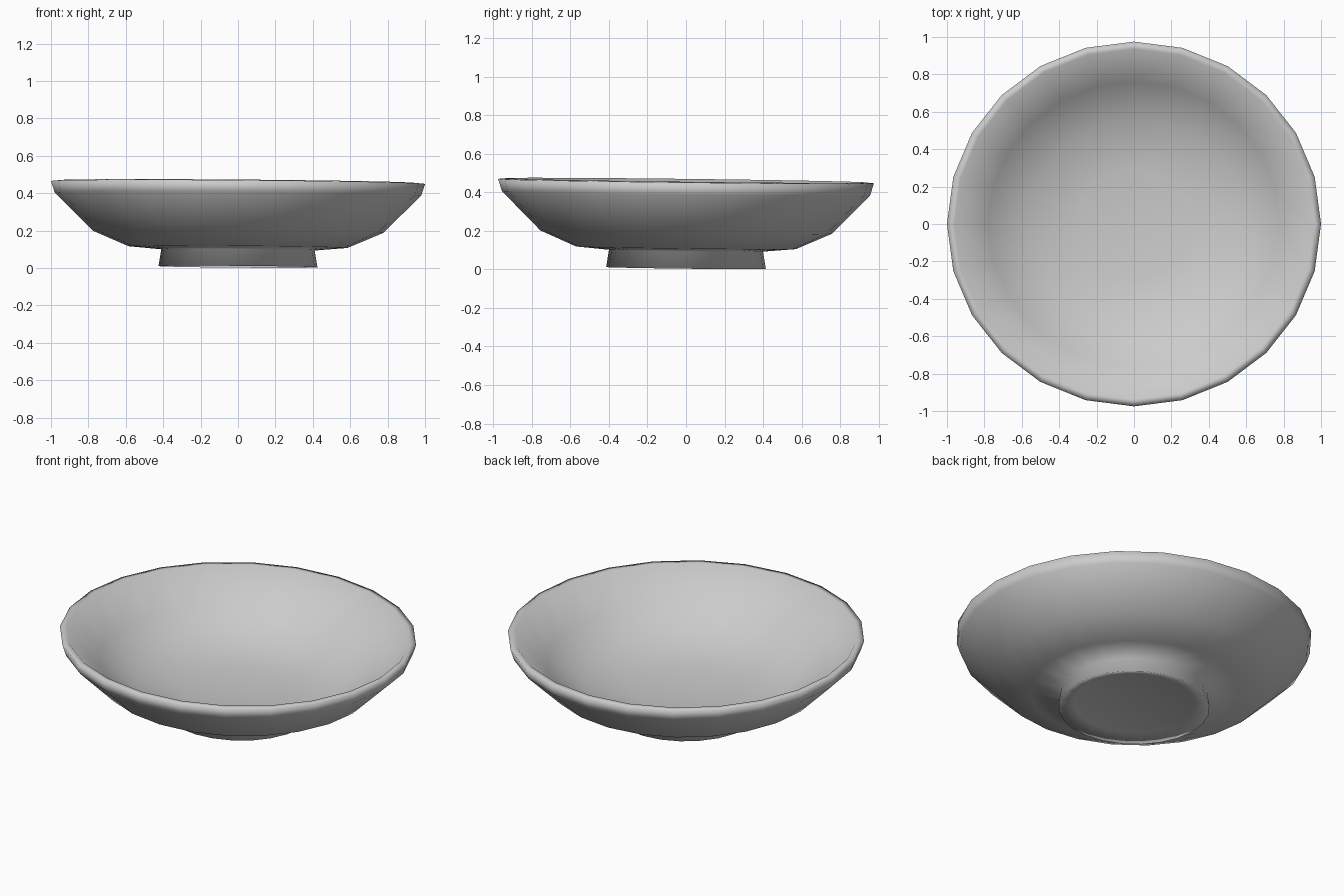
import bpy, bmesh, math

cube = bpy.data.objects.get("Cube")
if cube:
    bpy.data.objects.remove(cube, do_unlink=True)

SIDES = 24

# Single glaze colour
clay = bpy.data.materials.new("plain_grey")
clay.use_nodes = True
colour = (0.6, 0.6, 0.6, 1)
clay.diffuse_color = colour
bsdf = clay.node_tree.nodes["Principled BSDF"]
bsdf.inputs["Base Color"].default_value = colour
bsdf.inputs["Roughness"].default_value = 0.8


def lathe(name, profile):
    """Spin a (radius, height) profile that starts and ends on the axis."""
    bm = bmesh.new()
    rings = []
    for r, z in profile:
        if r == 0:
            rings.append([bm.verts.new((0, 0, z))] * SIDES)
        else:
            angles = [math.tau * i / SIDES for i in range(SIDES)]
            rings.append([bm.verts.new((r * math.cos(a), r * 0.975 * math.sin(a), z))
                          for a in angles])
    for low, high in zip(rings, rings[1:]):
        for i in range(SIDES):
            j = (i + 1) % SIDES
            corners = dict.fromkeys((low[i], low[j], high[j], high[i]))
            bm.faces.new(list(corners))
    # Slight hand-made lean of the whole dish
    for v in bm.verts:
        v.co.z -= 0.008 * v.co.x + 0.012 * v.co.y
    bmesh.ops.recalc_face_normals(bm, faces=bm.faces)
    mesh = bpy.data.meshes.new(name)
    bm.to_mesh(mesh)
    bm.free()
    mesh.materials.append(clay)
    for p in mesh.polygons:
        p.use_smooth = True
    obj = bpy.data.objects.new(name, mesh)
    bpy.context.collection.objects.link(obj)


# Shallow hollow foot, flared outer wall, thin rim and rounded basin
lathe("bowl", [
    (0, 0.035), (0.34, 0.035), (0.425, 0.007),
    (0.41, 0.097), (0.585, 0.112), (0.775, 0.193),
    (0.98, 0.395), (1.0, 0.458), (0.96, 0.462),
    (0.78, 0.295), (0.57, 0.175), (0.3, 0.135), (0, 0.125),
])
